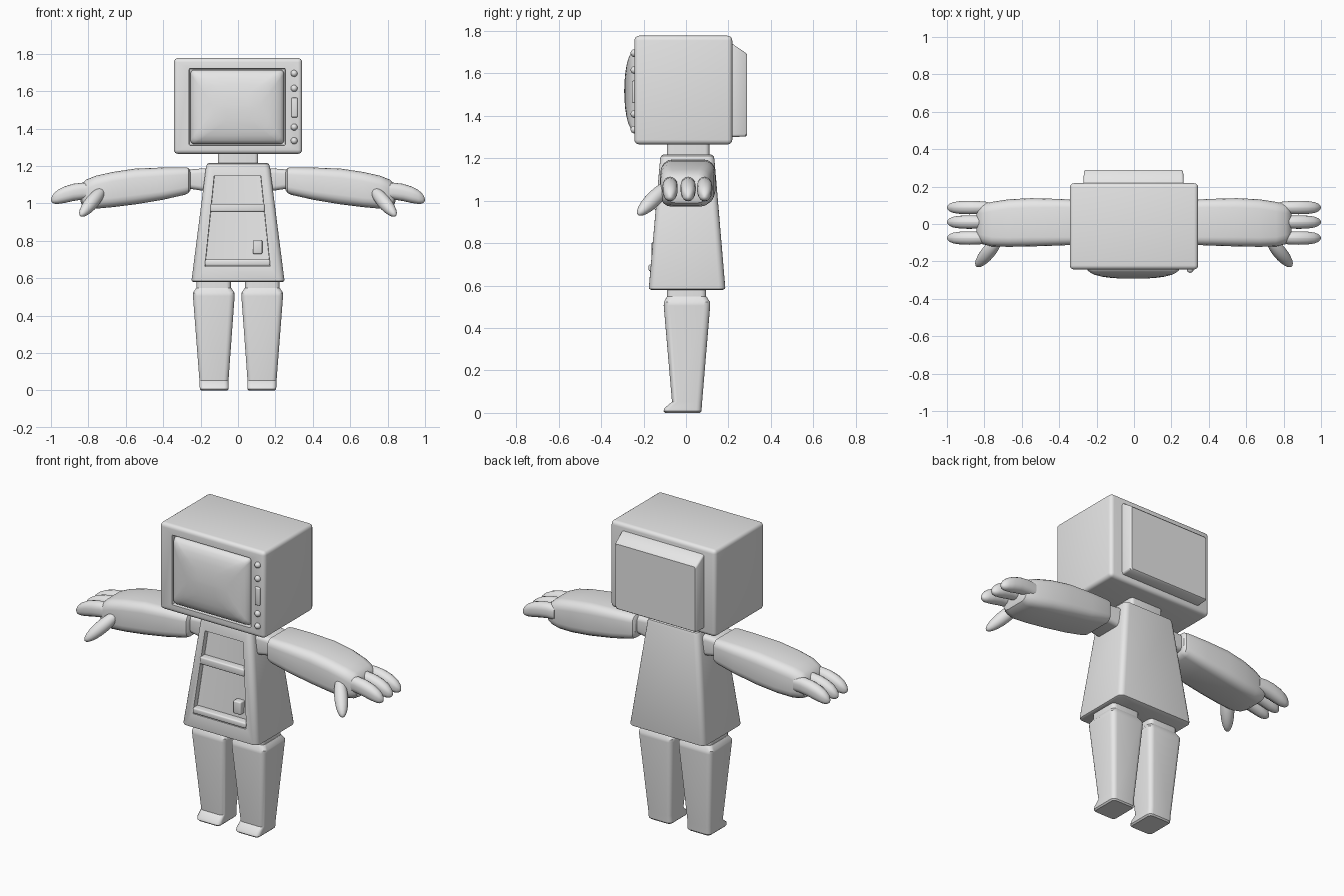
import bpy, bmesh, math
from mathutils import Vector

grey = bpy.data.materials.new("light_grey")
grey.diffuse_color = (0.8, 0.8, 0.8, 1)


def finish(name, bm, angle=35):
    bmesh.ops.recalc_face_normals(bm, faces=bm.faces)
    me = bpy.data.meshes.new(name)
    bm.to_mesh(me)
    bm.free()
    ob = bpy.data.objects.new(name, me)
    bpy.context.collection.objects.link(ob)
    me.materials.append(grey)
    smooth(ob, angle)
    return ob


def smooth(ob, angle=35):
    bpy.ops.object.select_all(action='DESELECT')
    ob.select_set(True)
    bpy.context.view_layer.objects.active = ob
    bpy.ops.object.shade_smooth_by_angle(angle=math.radians(angle))


def section(a0, a1, b0, b1, r, seg=4):
    """Rounded rectangle outline."""
    r = min(r, (a1 - a0) / 2 - 1e-4, (b1 - b0) / 2 - 1e-4)
    corners = [(a1 - r, b1 - r), (a0 + r, b1 - r), (a0 + r, b0 + r), (a1 - r, b0 + r)]
    return [(ca + r * math.cos((k + i / seg) * math.pi / 2),
             cb + r * math.sin((k + i / seg) * math.pi / 2))
            for k, (ca, cb) in enumerate(corners) for i in range(seg + 1)]


def loft(name, axis, rings, side=1, angle=35):
    """Skin rounded rectangles (t, a0, a1, b0, b1, r) stacked along an axis."""
    place = {'x': lambda t, a, b: (t, a, b),
             'y': lambda t, a, b: (a, t, b),
             'z': lambda t, a, b: (a, b, t)}[axis]
    bm = bmesh.new()
    loops = []
    for t, *s in rings:
        pts = [place(t, a, b) for a, b in section(*s)]
        loops.append([bm.verts.new((side * x, y, z)) for x, y, z in pts])
    n = len(loops[0])
    for lo, hi in zip(loops, loops[1:]):
        for i in range(n):
            bm.faces.new((lo[i], lo[(i + 1) % n], hi[(i + 1) % n], hi[i]))
    bm.faces.new(loops[0])
    bm.faces.new(loops[-1])
    return finish(name, bm, angle)


def box(name, x0, x1, y0, y1, z0, z1, bevel=0.01, seg=3):
    bm = bmesh.new()
    bmesh.ops.create_cube(bm, size=1)
    for v in bm.verts:
        v.co = Vector(((x0 + x1) / 2 + v.co.x * (x1 - x0),
                       (y0 + y1) / 2 + v.co.y * (y1 - y0),
                       (z0 + z1) / 2 + v.co.z * (z1 - z0)))
    if bevel:
        bmesh.ops.bevel(bm, geom=bm.edges[:], offset=bevel, segments=seg,
                        profile=0.5, affect='EDGES')
    return finish(name, bm)


def ellipsoid(name, p, q, radius):
    """Ellipsoid stretched between two points."""
    p, q = Vector(p), Vector(q)
    d = q - p
    rot = d.to_track_quat('Z', 'Y')
    bm = bmesh.new()
    bmesh.ops.create_uvsphere(bm, u_segments=20, v_segments=12, radius=1)
    for v in bm.verts:
        v.co = rot @ Vector((v.co.x * radius, v.co.y * radius, v.co.z * d.length / 2)) + (p + q) / 2
    return finish(name, bm, 60)


def cut(ob, cutter):
    """Subtract the cutter, then delete it."""
    mod = ob.modifiers.new("recess", 'BOOLEAN')
    mod.operation = 'DIFFERENCE'
    mod.object = cutter
    dg = bpy.context.evaluated_depsgraph_get()
    me = bpy.data.meshes.new_from_object(ob.evaluated_get(dg))
    ob.modifiers.clear()
    ob.data = me
    bpy.data.objects.remove(cutter)
    smooth(ob)


# Television head: case, recess, bulging screen, rear housing
head = box("head_case", -0.343, 0.343, -0.243, 0.218, 1.265, 1.777, 0.022, 4)
cut(head, box("screen_cutter", -0.262, 0.254, -0.4, -0.215, 1.31, 1.722, 0.008, 2))
dome = [(0, -0.20), (0, -0.232), (0.006, -0.247), (0.02, -0.26), (0.045, -0.272),
        (0.08, -0.281), (0.12, -0.287), (0.16, -0.29), (0.19, -0.291)]
loft("screen", 'y', [(y, -0.254 + s, 0.246 - s, 1.318 + s, 1.714 - s, 0.02 + s * 0.4)
                     for s, y in dome], angle=60)
loft("rear_housing", 'y', [(0.20, -0.27, 0.265, 1.30, 1.738, 0.012),
                           (0.22, -0.27, 0.265, 1.30, 1.738, 0.012),
                           (0.28, -0.268, 0.263, 1.302, 1.697, 0.012),
                           (0.288, -0.262, 0.257, 1.308, 1.688, 0.012)])

# Control knobs and slider
for z in (1.695, 1.615, 1.408, 1.335):
    ellipsoid("knob", (0.30, -0.225, z), (0.30, -0.261, z), 0.018)
box("slider", 0.285, 0.318, -0.255, -0.23, 1.46, 1.565, 0.006)

# Neck
loft("neck", 'z', [(1.18, -0.108, 0.108, -0.09, 0.11, 0.02),
                   (1.29, -0.108, 0.108, -0.09, 0.11, 0.02)])

# Flared torso with a recessed front panel
torso = loft("torso", 'z', [(0.58, -0.238, 0.238, -0.165, 0.175, 0.025),
                            (0.584, -0.246, 0.246, -0.173, 0.183, 0.03),
                            (0.592, -0.248, 0.248, -0.175, 0.185, 0.03),
                            (1.195, -0.171, 0.171, -0.122, 0.134, 0.03),
                            (1.21, -0.166, 0.166, -0.118, 0.13, 0.028),
                            (1.217, -0.155, 0.155, -0.108, 0.12, 0.025)])
cut(torso, loft("panel_cutter", 'z', [(0.662, -0.177, 0.172, -0.4, -0.136, 0.004),
                                      (1.147, -0.127, 0.122, -0.4, -0.095, 0.004)]))
box("panel_upper_bar", -0.147, 0.142, -0.15, -0.09, 0.955, 0.998, 0.008)
box("panel_lower_bar", -0.176, 0.171, -0.176, -0.11, 0.667, 0.70, 0.008)
box("panel_latch", 0.079, 0.13, -0.162, -0.11, 0.73, 0.805, 0.007)

for s, side in ((1, "left"), (-1, "right")):
    # Leg and tapered boot with a small toe
    loft(side + "_upper_leg", 'z', [(0.5, 0.038, 0.222, -0.09, 0.095, 0.025),
                                    (0.60, 0.038, 0.222, -0.09, 0.095, 0.025)], s)
    loft(side + "_boot", 'z', [(0.0, 0.058, 0.196, -0.098, 0.066, 0.02),
                               (0.008, 0.05, 0.204, -0.106, 0.073, 0.025),
                               (0.022, 0.05, 0.205, -0.102, 0.074, 0.025),
                               (0.052, 0.051, 0.206, -0.066, 0.076, 0.025),
                               (0.505, 0.018, 0.241, -0.105, 0.114, 0.03),
                               (0.522, 0.018, 0.241, -0.104, 0.113, 0.03),
                               (0.548, 0.036, 0.224, -0.09, 0.097, 0.028)], s)
    # Shoulder joint and padded sleeve
    loft(side + "_shoulder", 'x', [(0.12, -0.085, 0.095, 1.065, 1.19, 0.025),
                                   (0.19, -0.085, 0.095, 1.068, 1.187, 0.025),
                                   (0.30, -0.08, 0.09, 1.085, 1.178, 0.025)], s)
    loft(side + "_sleeve", 'x', [(0.255, -0.09, 0.11, 1.07, 1.175, 0.03),
                                 (0.265, -0.105, 0.122, 1.055, 1.19, 0.035),
                                 (0.285, -0.11, 0.127, 1.046, 1.193, 0.04),
                                 (0.40, -0.115, 0.134, 1.02, 1.192, 0.045),
                                 (0.55, -0.12, 0.138, 0.995, 1.186, 0.05),
                                 (0.67, -0.122, 0.132, 0.98, 1.168, 0.05),
                                 (0.76, -0.12, 0.118, 0.972, 1.148, 0.05),
                                 (0.81, -0.108, 0.107, 0.977, 1.128, 0.05),
                                 (0.834, -0.092, 0.098, 0.99, 1.105, 0.04),
                                 (0.842, -0.07, 0.08, 1.01, 1.085, 0.03)], s)
    # Three drooping fingers and a thumb
    finger = [(0.78, 1.065, 0.042, 0.03), (0.83, 1.066, 0.045, 0.034),
              (0.88, 1.059, 0.046, 0.036), (0.93, 1.046, 0.044, 0.034),
              (0.965, 1.034, 0.037, 0.029), (0.985, 1.026, 0.027, 0.021),
              (0.996, 1.021, 0.014, 0.011), (1.0, 1.019, 0.004, 0.003)]
    for i, y in enumerate((-0.075, 0.01, 0.088)):
        loft(f"{side}_finger_{i + 1}", 'x',
             [(x, y - ry, y + ry, z - rz, z + rz, 0.1) for x, z, rz, ry in finger], s, 60)
    ellipsoid(side + "_thumb", (s * 0.715, -0.075, 1.085), (s * 0.842, -0.226, 0.934), 0.037)
